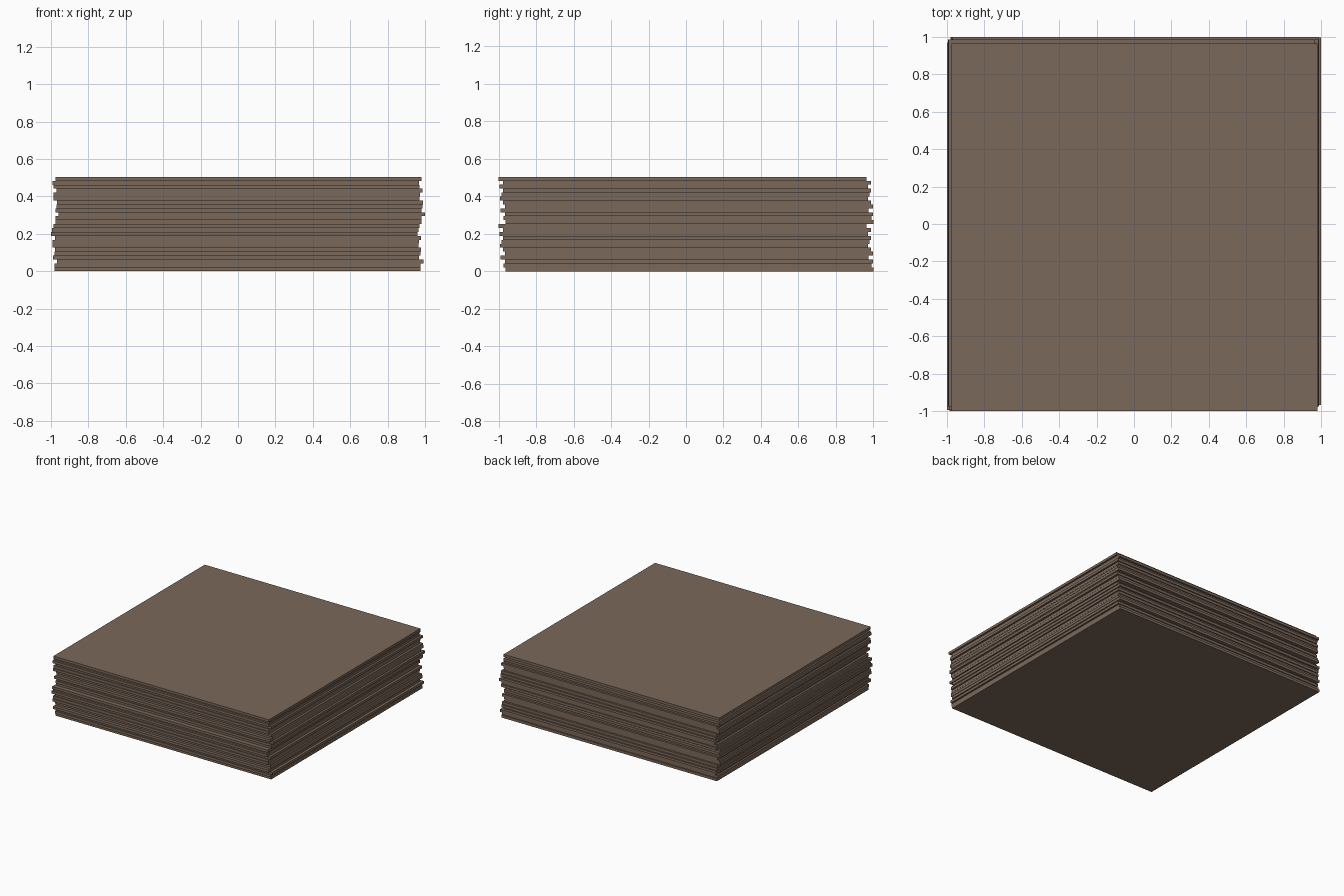
import bpy

if "Cube" in bpy.data.objects:
    bpy.data.objects.remove(bpy.data.objects["Cube"])

# Stack of thin square boards, each nudged a little sideways
PITCH = 0.021
HALF_X, HALF_Y = 0.979, 0.982

# Sideways nudges from bottom to top (thousandths of a unit)
X_NUDGE = [-2, -3, 12, -10, -3, 0, -13, -12, 0, -20, -15, -8,
           2, 3, 20, 3, 8, 10, -8, -7, 8, -8, -12, 2]
# The y nudges repeat every twelve boards
Y_NUDGE = [18, 8, 15, -8, 17, 5, -10, -3, 5, -12, 5, -18]

brown = bpy.data.materials.new("dull_brown")
brown.diffuse_color = (0.195, 0.138, 0.102, 1)
brown.use_nodes = True
brown.node_tree.nodes["Principled BSDF"].inputs["Base Color"].default_value = brown.diffuse_color


def board(i):
    dx = X_NUDGE[i] / 1000
    dy = Y_NUDGE[i % len(Y_NUDGE)] / 1000
    bpy.ops.mesh.primitive_cube_add(size=1, location=(dx, dy, (i + 0.5) * PITCH))
    ob = bpy.context.object
    ob.name = f"board_{i + 1:02d}"
    ob.scale = (2 * HALF_X, 2 * HALF_Y, PITCH)
    bpy.ops.object.transform_apply(location=False, rotation=False, scale=True)
    ob.data.materials.append(brown)


for i in range(len(X_NUDGE)):
    board(i)
